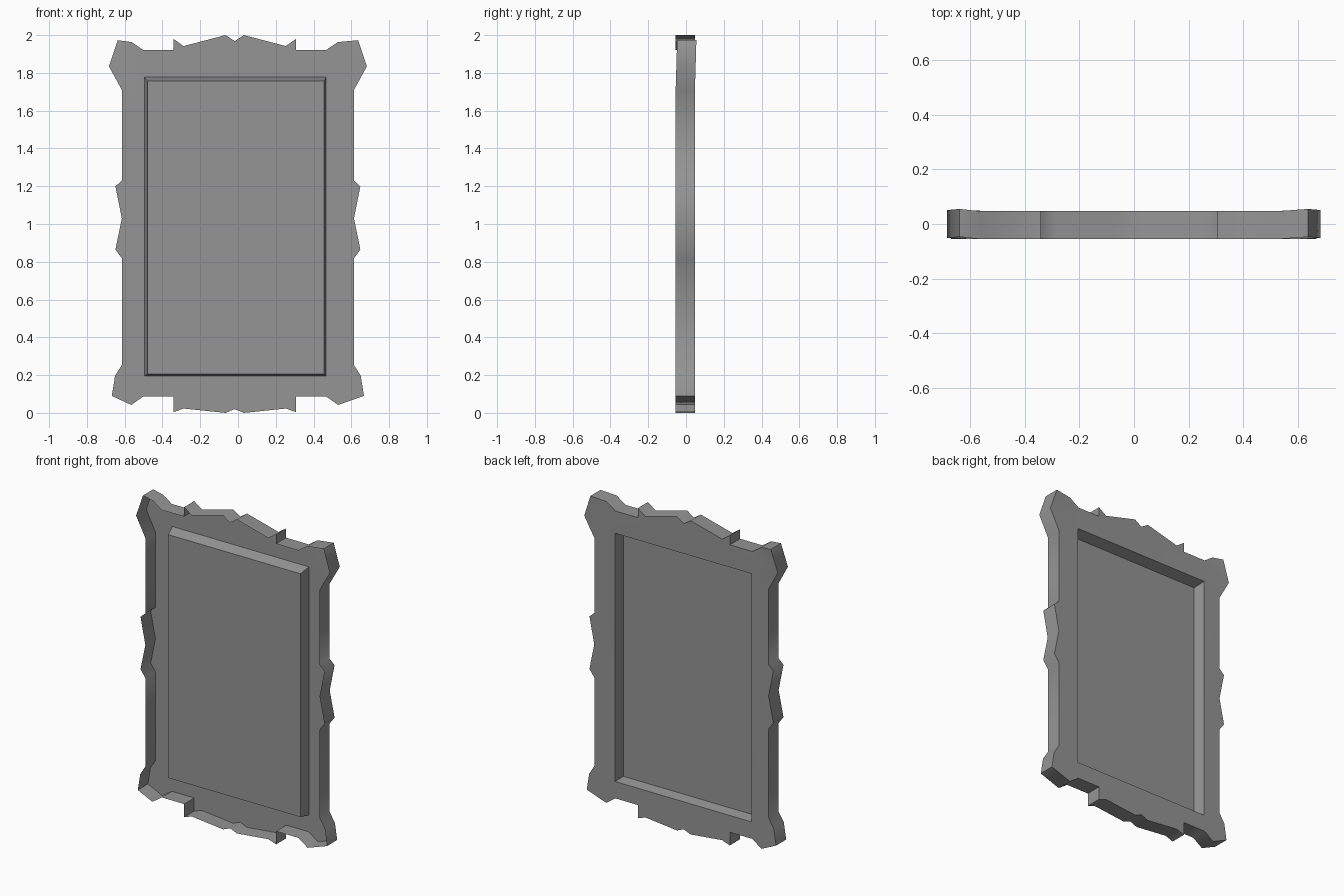
import bpy, bmesh, math

if "Cube" in bpy.data.objects:
    bpy.data.objects.remove(bpy.data.objects["Cube"])

FRONT, BACK, PANEL = -0.055, 0.047, -0.021

# Right half of the ornate outline, top centre to bottom centre (x, z)
RIGHT = [(0.031, 2.0), (0.253, 1.942), (0.307, 1.98), (0.307, 1.92), (0.465, 1.92),
         (0.528, 1.963), (0.636, 1.973), (0.682, 1.834), (0.613, 1.708), (0.613, 1.231),
         (0.648, 1.199), (0.614, 1.029), (0.648, 0.865), (0.613, 0.817), (0.613, 0.255),
         (0.65, 0.196), (0.667, 0.09), (0.53, 0.042), (0.465, 0.088), (0.307, 0.088),
         (0.307, 0.004), (0.253, 0.023), (0.031, 0.0)]


def mirrored(p):
    # the inner ornaments sit slightly left of centre
    return (-p[0] - (0.035 if abs(p[0]) < 0.6 else 0.001), p[1])


def ring(bm, pts, y):
    return [bm.verts.new((x, y, z)) for x, z in pts]


def bridge(bm, a, b):
    for i in range(len(a)):
        j = (i + 1) % len(a)
        bm.faces.new((a[i], a[j], b[j], b[i]))


def rect(x0, x1, z0, z1):
    return [(x0, z0), (x0, z1), (x1, z1), (x1, z0)]


def finish(bm, name):
    bm.normal_update()
    bmesh.ops.recalc_face_normals(bm, faces=bm.faces)
    me = bpy.data.meshes.new(name)
    bm.to_mesh(me)
    bm.free()
    ob = bpy.data.objects.new(name, me)
    bpy.context.collection.objects.link(ob)
    me.materials.append(grey)
    # Soft shading around the ornament, crisp right-angle edges
    bpy.ops.object.select_all(action='DESELECT')
    ob.select_set(True)
    bpy.context.view_layer.objects.active = ob
    bpy.ops.object.shade_smooth_by_angle(angle=math.radians(70))


grey = bpy.data.materials.new("dark_grey")
grey.diffuse_color = (0.3, 0.3, 0.3, 1)
grey.use_nodes = True
grey.node_tree.nodes["Principled BSDF"].inputs["Base Color"].default_value = grey.diffuse_color

OUTLINE = ([(-0.0175, 1.968)] + RIGHT + [(-0.0175, 0.02)]
           + [mirrored(p) for p in reversed(RIGHT)])
OPENING = rect(-0.496, 0.467, 0.195, 1.777)

# Frame: back plate with an opening, plus outer wall, open at the front
bm = bmesh.new()
back = ring(bm, OUTLINE, BACK)
hole = ring(bm, OPENING, BACK)
edges = [bm.edges.new((r[i], r[(i + 1) % len(r)])) for r in (back, hole) for i in range(len(r))]
bmesh.ops.triangle_fill(bm, edges=edges, use_beauty=True, normal=(0, 1, 0))
front = ring(bm, OUTLINE, FRONT)
bridge(bm, back, front)
# Top corners lean slightly backwards
for v in back + front:
    if abs(v.co.x) > 0.6 and v.co.z > 1.8:
        v.co.y += 0.008 if abs(v.co.x) < 0.66 else 0.004
finish(bm, "frame")

# Panel: shallow tapered pan pushed forward through the opening
bm = bmesh.new()
outer = ring(bm, OPENING, BACK)
inner = ring(bm, rect(-0.478, 0.456, 0.205, 1.756), PANEL)
bridge(bm, outer, inner)
bm.faces.new(inner)
finish(bm, "mirror_panel")
